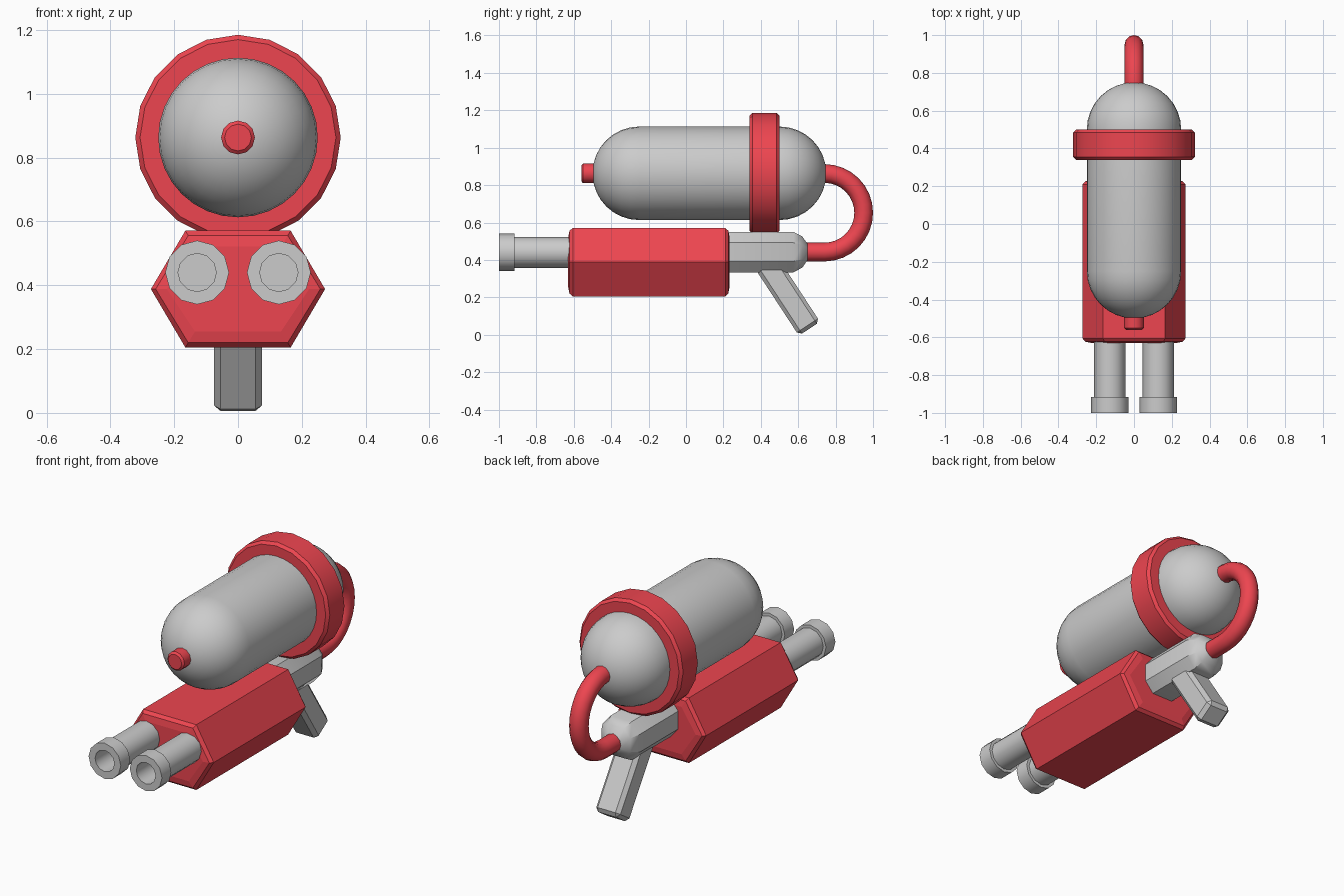
import bpy, bmesh
from math import sin, cos, pi, radians
from mathutils import Matrix

if "Cube" in bpy.data.objects:
    bpy.data.objects.remove(bpy.data.objects["Cube"])

red = bpy.data.materials.new("red_plastic")
red.diffuse_color = (0.85, 0.06, 0.08, 1)
red.use_nodes = True
red.node_tree.nodes["Principled BSDF"].inputs["Base Color"].default_value = red.diffuse_color


def finish(name, bm, mat=None, angle=None):
    bmesh.ops.recalc_face_normals(bm, faces=bm.faces)
    me = bpy.data.meshes.new(name)
    bm.to_mesh(me)
    bm.free()
    ob = bpy.data.objects.new(name, me)
    bpy.context.collection.objects.link(ob)
    if mat:
        me.materials.append(mat)
    if angle:
        bpy.ops.object.select_all(action='DESELECT')
        ob.select_set(True)
        bpy.context.view_layer.objects.active = ob
        bpy.ops.object.shade_smooth_by_angle(angle=radians(angle))
    return ob


def skin(name, rings, mat=None, angle=None):
    """Bridge rings of points with quads and close both ends."""
    bm = bmesh.new()
    vr = [[bm.verts.new(p) for p in ring] for ring in rings]
    n = len(vr[0])
    for a, b in zip(vr, vr[1:]):
        for i in range(n):
            j = (i + 1) % n
            bm.faces.new((a[i], a[j], b[j], b[i]))
    bm.faces.new(vr[0])
    bm.faces.new(vr[-1])
    return finish(name, bm, mat, angle)


def lathe(name, profile, sides, x, z, mat=None, angle=35):
    """Revolve (radius, y) pairs about a line along y."""
    rings = [[(x + r * cos(2 * pi * i / sides), y, z + r * sin(2 * pi * i / sides))
              for i in range(sides)] for r, y in profile]
    return skin(name, rings, mat, angle)


def loft(name, outline, zc, sections, mat=None, angle=None):
    """Extrude an (x, z) outline along y through (y, inset) sections."""
    w = max(p[0] for p in outline)
    h = max(p[1] for p in outline)
    rings = [[(x * (1 - d / w), y, zc + z * (1 - d / h)) for x, z in outline]
             for y, d in sections]
    return skin(name, rings, mat, angle)


# Water tank with domed ends, collar and front cap
TZ, R = 0.863, 0.25
arc = [pi / 2 * i / 8 for i in range(9)]
dome = [(max(R * sin(a), 0.002), R * cos(a)) for a in arc]
lathe("tank", [(r, -0.25 - y) for r, y in dome] +
      [(r, 0.50 + y) for r, y in reversed(dome)], 32, 0, TZ)
lathe("tank_collar", [(0.24, 0.34), (0.307, 0.34), (0.322, 0.355), (0.322, 0.485),
                      (0.307, 0.50), (0.24, 0.50)], 20, 0, TZ, red, 30)
lathe("tank_cap", [(0.042, -0.56), (0.053, -0.55), (0.053, -0.48)], 12, 0, TZ, red)

# Hexagonal main body
hexagon = [(0.273, 0), (0.165, 0.183), (-0.165, 0.183),
           (-0.273, 0), (-0.165, -0.183), (0.165, -0.183)]
loft("body", hexagon, 0.388, [(-0.63, 0.05), (-0.623, 0.015), (-0.605, 0),
                              (0.21, 0), (0.226, 0.015), (0.233, 0.05)], red)

# Rear receiver
octagon = [(0.115, 0.05), (0.065, 0.108), (-0.065, 0.108), (-0.115, 0.05),
           (-0.115, -0.05), (-0.065, -0.108), (0.065, -0.108), (0.115, -0.05)]
loft("receiver", octagon, 0.442, [(0.20, 0), (0.575, 0), (0.622, 0.025), (0.65, 0.065)],
     None, 30)

# Slanted grip
bm = bmesh.new()
bmesh.ops.create_cube(bm, size=1, matrix=Matrix.Translation((0, 0.545, 0.208))
                      @ Matrix.Rotation(radians(33.2), 4, 'X')
                      @ Matrix.Diagonal((0.15, 0.135, 0.42, 1)))
bmesh.ops.bevel(bm, geom=bm.edges[:], offset=0.02, segments=1, affect='EDGES')
finish("grip", bm)

# Twin hollow barrels with muzzle rings
for side, x in (("left", -0.128), ("right", 0.128)):
    lathe(side + "_barrel", [(0.06, -0.82), (0.06, -1.0), (0.1, -1.0), (0.1, -0.917),
                             (0.083, -0.917), (0.083, -0.58)], 12, x, 0.44)

# Hose looping from the tank to the receiver
path = [(0.70, TZ)] + [(0.74 + 0.21 * sin(pi * i / 16), 0.652 + 0.21 * cos(pi * i / 16))
                       for i in range(17)] + [(0.62, 0.442)]
cu = bpy.data.curves.new("hose", 'CURVE')
cu.dimensions = '3D'
cu.bevel_depth = 0.05
cu.bevel_resolution = 4
cu.use_fill_caps = True
sp = cu.splines.new('POLY')
sp.points.add(len(path) - 1)
for p, (y, z) in zip(sp.points, path):
    p.co = (0, y, z, 1)
cu.materials.append(red)
bpy.context.collection.objects.link(bpy.data.objects.new("hose", cu))
